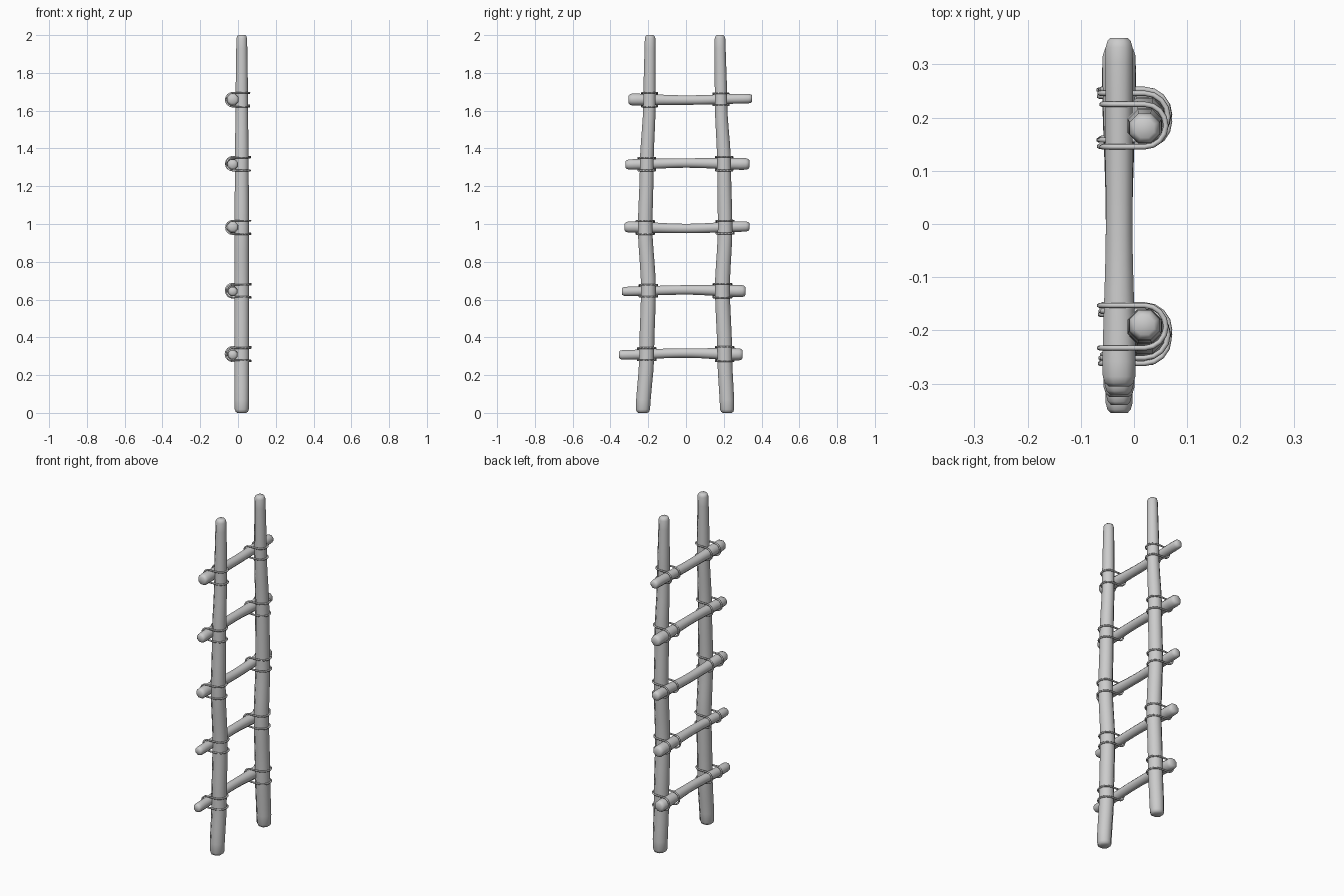
import bpy, bmesh, math
from mathutils import Vector

if "Cube" in bpy.data.objects:
    bpy.data.objects.remove(bpy.data.objects["Cube"])

SIDES = 8
RAIL_X, RUNG_X = 0.02, -0.028
CORD = 0.005


def lerp_at(stations, t):
    """Smoothly interpolate (t, value...) stations."""
    for a, b in zip(stations, stations[1:]):
        if t <= b[0]:
            f = max(0, (t - a[0]) / (b[0] - a[0]))
            f = f * f * (3 - 2 * f)
            return [p + (q - p) * f for p, q in zip(a[1:], b[1:])]
    return list(stations[-1][1:])


def log(name, stations, place, count):
    """Tapered, slightly bent pole with rounded ends."""
    t0, t1 = stations[0][0], stations[-1][0]
    samples = [(t0 + (t1 - t0) * i / count, 1.0) for i in range(1, count)]
    low = [(t0, 0.62), (t0 + 0.006, 0.84), (t0 + 0.018, 0.97)]
    high = [(t1 - 0.018, 0.97), (t1 - 0.006, 0.84), (t1, 0.62)]
    bm = bmesh.new()
    rings = []
    for t, k in low + samples + high:
        c, r = lerp_at(stations, t)
        ring = []
        for i in range(SIDES):
            a = 2 * math.pi * (i + 0.5) / SIDES
            ring.append(bm.verts.new(place(t, c, 1.04 * r * k * math.cos(a), 1.04 * r * k * math.sin(a))))
        rings.append(ring)
    for a, b in zip(rings, rings[1:]):
        for i in range(SIDES):
            j = (i + 1) % SIDES
            bm.faces.new((a[i], a[j], b[j], b[i]))
    bm.faces.new(rings[0])
    bm.faces.new(rings[-1])
    bmesh.ops.recalc_face_normals(bm, faces=bm.faces)
    for f in bm.faces:
        f.smooth = True
    me = bpy.data.meshes.new(name)
    bm.to_mesh(me)
    bm.free()
    ob = bpy.data.objects.new(name, me)
    bpy.context.collection.objects.link(ob)
    return ob


def lashing(name, y, z, rail_r, rung_r):
    """Closed square lashing: behind the rail, over the rung, and back."""
    w, h = rail_r + 0.006, rung_r + 0.006
    n = 8
    pts = []
    for s in (1, -1):
        # round the back of the rail, above (s=1) or below (s=-1) the rung
        for i in range(n + 1):
            a = s * (-math.pi / 2 + math.pi * i / n)
            pts.append((RAIL_X + w * math.cos(a), y + w * math.sin(a), z + s * h))
        # round the front of the rung, beside the rail
        for i in range(n + 1):
            a = s * (math.pi / 2 - math.pi * i / n)
            pts.append((RUNG_X - h * math.cos(a), y + s * w, z + h * math.sin(a)))
    cu = bpy.data.curves.new(name, 'CURVE')
    cu.dimensions = '3D'
    cu.bevel_depth = CORD
    cu.bevel_resolution = 1
    sp = cu.splines.new('POLY')
    sp.points.add(len(pts) - 1)
    for p, co in zip(sp.points, pts):
        p.co = (*co, 1)
    sp.use_cyclic_u = True
    sp.use_smooth = True
    ob = bpy.data.objects.new(name, cu)
    bpy.context.collection.objects.link(ob)
    return ob


# Rails: (z, y, radius)
rails = {
    "left_rail": [(0, -.228, .040), (.31, -.208, .041), (.66, -.199, .041), (.98, -.216, .040),
                  (1.3, -.208, .038), (1.66, -.193, .034), (2, -.19, .030)],
    "right_rail": [(0, .218, .040), (.31, .205, .041), (.66, .193, .041), (.98, .207, .040),
                   (1.3, .202, .038), (1.66, .185, .034), (2, .18, .030)],
}
for name, st in rails.items():
    log(name, st, lambda t, c, u, v: (RAIL_X + u, c + v, t), 28)

# Rungs: y start, y end, z at left / middle / right, end radii
rungs = [
    (-.355, .300, .307, .317, .310, .027, .034),
    (-.340, .315, .643, .651, .645, .026, .034),
    (-.325, .335, .984, .976, .987, .031, .029),
    (-.320, .335, 1.315, 1.323, 1.318, .029, .033),
    (-.305, .350, 1.659, 1.656, 1.664, .033, .027),
]
cords = []
for i, (y0, y1, za, zm, zb, ra, rb) in enumerate(rungs, 1):
    st = [(y0, za, ra), (0, zm, .026), (y1, zb, rb)]
    log(f"rung_{i}", st, lambda t, c, u, v: (RUNG_X + u, t, c + v), 14)
    # Cord lashing at each crossing
    for side, rail in (("left", rails["left_rail"]), ("right", rails["right_rail"])):
        y, rr = lerp_at(rail, zm)
        z, r = lerp_at(st, y)
        cords.append(lashing(f"{side}_lashing_{i}", y, z, rr, r))

# Turn cords into meshes
bpy.ops.object.select_all(action='DESELECT')
for ob in cords:
    ob.select_set(True)
bpy.context.view_layer.objects.active = cords[0]
bpy.ops.object.convert(target='MESH')
